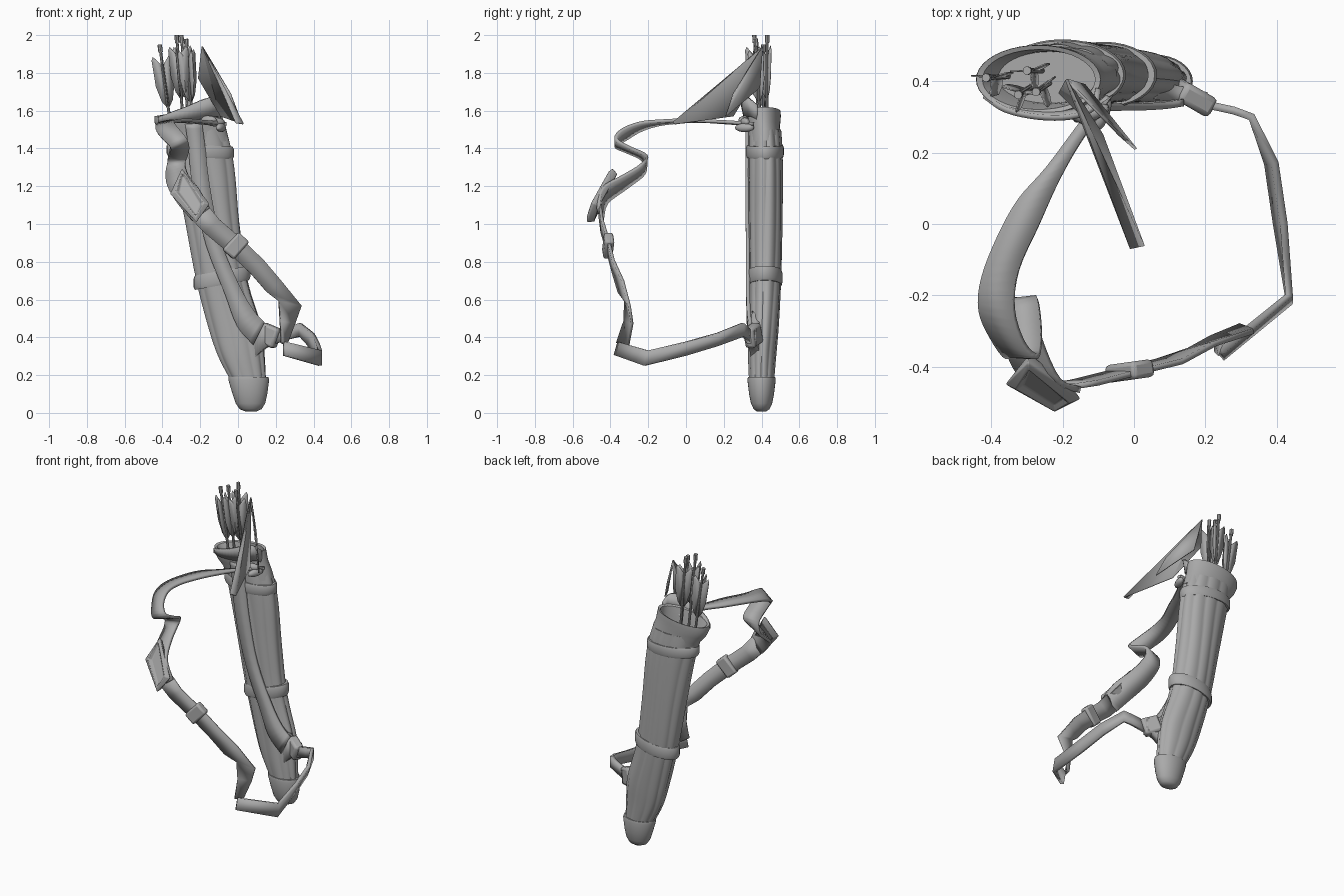
import bpy, bmesh, math
from mathutils import Vector, Matrix

if "Cube" in bpy.data.objects:
    bpy.data.objects.remove(bpy.data.objects["Cube"])

grey = bpy.data.materials.new("plain_grey")
grey.diffuse_color = (0.4, 0.4, 0.4, 1)
grey.use_nodes = True
grey.node_tree.nodes["Principled BSDF"].inputs["Base Color"].default_value = grey.diffuse_color


def finish(bm, name, angle=40, thick=0, bevel=0):
    bmesh.ops.recalc_face_normals(bm, faces=bm.faces[:])
    me = bpy.data.meshes.new(name)
    bm.to_mesh(me)
    bm.free()
    ob = bpy.data.objects.new(name, me)
    bpy.context.collection.objects.link(ob)
    me.materials.append(grey)
    if thick:
        m = ob.modifiers.new("thickness", 'SOLIDIFY')
        m.thickness, m.offset = thick, 0
    if bevel:
        m = ob.modifiers.new("soft_edges", 'BEVEL')
        m.width, m.segments = bevel, 2
    bpy.ops.object.select_all(action='DESELECT')
    bpy.context.view_layer.objects.active = ob
    ob.select_set(True)
    bpy.ops.object.shade_smooth_by_angle(angle=math.radians(angle))
    return ob


def spline(pts, steps):
    """Catmull-Rom interpolation of tuples of any length."""
    p = [Vector(q) for q in pts]
    p = [2 * p[0] - p[1]] + p + [2 * p[-1] - p[-2]]
    out = []
    for i in range(1, len(p) - 2):
        a, b, c, d = p[i - 1:i + 3]
        for k in range(steps):
            t = k / steps
            out.append(0.5 * (2 * b + (c - a) * t + (2 * a - 5 * b + 4 * c - d) * t * t
                              + (3 * b - a - 3 * c + d) * t ** 3))
    return out + [p[-2]]


def loft(name, rings, n=32, folds=0, tilt=(0, 0), closed=False, angle=40):
    """Elliptical rings (z, cx, cy, rx, ry); optional lengthwise folds."""
    bm = bmesh.new()
    loops = []
    for z, cx, cy, rx, ry in rings:
        loop = []
        for i in range(n):
            a = 2 * math.pi * i / n
            f = 1
            if folds:
                f = 0.95 + 0.06 * abs(math.sin(folds * a / 2 + 0.5 * math.sin(3 * z + 2 * a)))
            dx, dy = rx * f * math.cos(a), ry * f * math.sin(a)
            loop.append(bm.verts.new((cx + dx, cy + dy, z + tilt[0] * dx + tilt[1] * dy)))
        loops.append(loop)
    pairs = list(zip(loops, loops[1:])) + ([(loops[-1], loops[0])] if closed else [])
    for a, b in pairs:
        for i in range(n):
            j = (i + 1) % n
            bm.faces.new((a[i], a[j], b[j], b[i]))
    if not closed:
        bm.faces.new(loops[0])
        bm.faces.new(loops[-1])
    return finish(bm, name, angle)


def ribbon(name, pts, thick=0.016, steps=4):
    """Strip through (x, y, z, half-width vector) points."""
    bm = bmesh.new()
    rows = []
    for q in (spline(pts, steps) if steps > 1 else [Vector(p) for p in pts]):
        c, w = Vector(q[0:3]), Vector(q[3:6])
        rows.append([bm.verts.new(c - w), bm.verts.new(c + w)])
    for a, b in zip(rows, rows[1:]):
        bm.faces.new((a[0], a[1], b[1], b[0]))
    return finish(bm, name, 30, thick)


def sheet(name, faces, thick):
    bm = bmesh.new()
    for f in faces:
        bm.faces.new([bm.verts.new(v) for v in f])
    bmesh.ops.remove_doubles(bm, verts=bm.verts[:], dist=0.001)
    return finish(bm, name, 30, thick)


def box(name, loc, size, rot, bevel):
    bm = bmesh.new()
    bmesh.ops.create_cube(bm, size=1, matrix=Matrix.Translation(loc) @ rot @ Matrix.Diagonal((*size, 1)))
    return finish(bm, name, 40, 0, bevel)


def rot(axis, deg):
    return Matrix.Rotation(math.radians(deg), 4, axis)


# Quiver body, folded leather
sections = [(.17, .055, .40, .094, .066), (.30, .018, .403, .124, .074), (.45, -.015, .41, .142, .08),
            (.70, -.085, .418, .137, .085), (1.0, -.135, .42, .146, .09), (1.25, -.172, .42, .16, .092),
            (1.4, -.2, .418, .165, .092), (1.5, -.225, .415, .16, .088)]
body = spline(sections, 4)
loft("quiver_body", body, 120, folds=10, angle=30)

# Rounded end cap
loft("end_cap", [(.008, .068, .4, .03, .025), (.02, .067, .4, .058, .042), (.05, .066, .4, .078, .056),
                 (.1, .063, .4, .092, .066), (.175, .057, .4, .108, .075), (.19, .055, .4, .105, .072),
                 (.19, .055, .4, .08, .055)])

# Flared open mouth with an inner wall, and the raised lip at its front
loft("mouth_collar", [(1.42, -.205, .415, .158, .084), (1.48, -.225, .413, .163, .086),
                      (1.52, -.25, .408, .172, .09), (1.565, -.265, .405, .178, .097),
                      (1.595, -.268, .405, .174, .096), (1.59, -.267, .405, .158, .084),
                      (1.53, -.245, .41, .14, .074), (1.38, -.2, .415, .12, .065)],
     40, tilt=(.14, .02))
ribbon("front_lip", [(-.42, .36, 1.55, 0, 0, .015), (-.36, .325, 1.565, 0, -.005, .025),
                     (-.27, .308, 1.585, 0, -.008, .038), (-.18, .31, 1.61, 0, -.01, .05),
                     (-.115, .335, 1.62, 0, -.01, .05), (-.1, .38, 1.59, 0, 0, .04)], .016)


# Bands around the body
def band(name, z, h, tilt):
    s = min(body, key=lambda r: abs(r[0] - z))
    rings = [(z + dz, s[1], s[2], s[3] + e, s[4] + e * .6) for dz, e in
             ((-h, -.012), (-h, .006), (-h * .6, .013), (h * .6, .013), (h, .006), (h, -.012))]
    loft(name, rings, 32, tilt=tilt, closed=True)


band("upper_band", 1.385, .033, (-.05, 0))
band("lower_band", .715, .038, (.18, 0))

# Strip running down the front of the body into the lug
ribbon("front_strip", [(-.235, .325, 1.53, .045, 0, 0), (-.22, .325, 1.42, .045, 0, 0),
                       (-.195, .324, 1.2, .045, 0, .01),
                       (-.13, .327, .9, .04, 0, .01), (-.03, .328, .65, .04, 0, .02),
                       (.04, .332, .5, .045, 0, .04), (.11, .34, .42, .03, 0, .06)], .02)

# Side lug holding the lower strap end
ribbon("lug_web", [(.06, .375, .39, 0, 0, .15), (.11, .365, .395, 0, 0, .085),
                   (.16, .355, .405, 0, 0, .055), (.2, .345, .4, 0, 0, .045)], .05)
box("lug", (.165, .355, .41), (.11, .06, .11), rot('Z', -30) @ rot('Y', 20), .015)

# Shoulder strap: twisted top, diagonal front, folded lower end
ribbon("strap_upper", [(-.10, .33, 1.53, .04, .03, 0), (-.2, .19, 1.54, .045, .03, 0),
                       (-.27, .09, 1.545, .055, .02, 0), (-.325, -.02, 1.545, .058, .015, .005),
                       (-.375, -.14, 1.535, .052, .01, .01), (-.385, -.24, 1.515, .048, 0, .02),
                       (-.355, -.325, 1.475, .045, -.01, .025), (-.315, -.37, 1.43, .045, 0, .02),
                       (-.31, -.31, 1.395, .05, .01, .01),
                       (-.32, -.22, 1.35, .05, .01, .01), (-.33, -.23, 1.29, .05, -.01, .02),
                       (-.315, -.32, 1.225, .055, -.01, .03), (-.265, -.43, 1.15, .055, -.01, .04),
                       (-.195, -.455, 1.05, .045, -.01, .035)], .018)
ribbon("strap_front", [(-.21, -.455, 1.07, .045, 0, .035), (-.14, -.445, .99, .04, 0, .035),
                       (-.01, -.412, .88, .036, 0, .036), (.1, -.385, .775, .036, 0, .034),
                       (.19, -.345, .67, .038, .01, .03), (.275, -.31, .58, .06, .01, -.012),
                       (.262, -.305, .48, .038, .02, -.006), (.243, -.335, .365, .012, .03, -.005)], .016, 1)
ribbon("strap_lower", [(.245, -.365, .34, 0, .01, .035), (.435, -.21, .29, 0, .01, .04),
                       (.41, 0, .34, .01, 0, .035), (.385, .17, .39, .01, 0, .033),
                       (.33, .3, .44, 0, 0, .035), (.28, .318, .425, 0, 0, .033),
                       (.18, .34, .395, 0, 0, .035)], .022, 1)

# Diamond shoulder pad with a raised rim
bm = bmesh.new()
pad = bm.faces.new([bm.verts.new(v) for v in ((-.295, -.375, 1.28), (-.348, -.435, 1.155),
                                              (-.22, -.505, 1.01), (-.16, -.475, 1.10))])
pad.normal_update()
out = pad.normal * (1 if pad.normal.y < 0 else -1)
bmesh.ops.inset_individual(bm, faces=[pad], thickness=.02)
for v in pad.verts:
    v.co += out * .012
bmesh.ops.inset_individual(bm, faces=[pad], thickness=.006)
for v in pad.verts:
    v.co -= out * .01
finish(bm, "shoulder_pad", 25, .04, .004)

# Buckle on the diagonal strap
box("buckle", (-.012, -.412, .885), (.08, .05, .125), rot('Z', 8) @ rot('Y', 42), .012)

# Hanging two-leaf flap beside the mouth
apex = (-.19, .405, 1.94)
sheet("flap_long_leaf", [(apex, (-.21, .37, 1.77), (-.09, .25, 1.57)),
                         (apex, (-.09, .25, 1.57), (.028, -.06, 1.53)),
                         (apex, (.028, -.06, 1.53), (-.012, -.068, 1.537))], .008)
sheet("flap_short_leaf", [(apex, (-.14, .39, 1.72), (.005, .21, 1.57)),
                          (apex, (.005, .21, 1.57), (-.04, .25, 1.69))], .008)

# Knotted cords tying strap and flap to the mouth
for i, (x, y, z, yaw) in enumerate(((-.12, .31, 1.54, 20), (-.09, .31, 1.51, 70), (-.16, .31, 1.55, -30))):
    bm = bmesh.new()
    bmesh.ops.create_icosphere(bm, subdivisions=2, radius=1, matrix=Matrix.Translation((x, y, z))
                               @ rot('Z', yaw) @ Matrix.Diagonal((.055, .022, .024, 1)))
    finish(bm, f"knot_{i + 1}")


# Arrows: shaft, nock and three vanes each
def arrow(i, top, bottom, turn):
    top, bottom = Vector(top), Vector(bottom)
    axis = top - bottom
    lean = Vector((0, 0, 1)).rotation_difference(axis).to_matrix().to_4x4()
    m = Matrix.Translation(top) @ lean @ rot('Z', turn)
    L = axis.length
    bm = bmesh.new()
    for r, z0, z1 in ((.008, -L, -.02), (.012, -.04, 0)):
        bmesh.ops.create_cone(bm, cap_ends=True, segments=8, radius1=r, radius2=r, depth=z1 - z0,
                              matrix=m @ Matrix.Translation((0, 0, (z0 + z1) / 2)))
    finish(bm, f"arrow_shaft_{i}")
    profile = ((.004, -.34), (.03, -.30), (.05, -.22), (.054, -.08), (.045, -.06), (.004, -.11))
    sheet(f"arrow_vanes_{i}", [[m @ rot('Z', a) @ Vector((r, 0, z)) for r, z in profile]
                               for a in (10, 170, 270)], .004)


for i, (t, b, turn) in enumerate((((-.415, .41, 1.95), (-.34, .415, 1.4), 5),
                                  ((-.325, .362, 2.0), (-.28, .39, 1.4), -12),
                                  ((-.30, .43, 2.0), (-.25, .43, 1.4), 12),
                                  ((-.275, .37, 1.98), (-.23, .40, 1.4), 30))):
    arrow(i + 1, t, b, turn)
